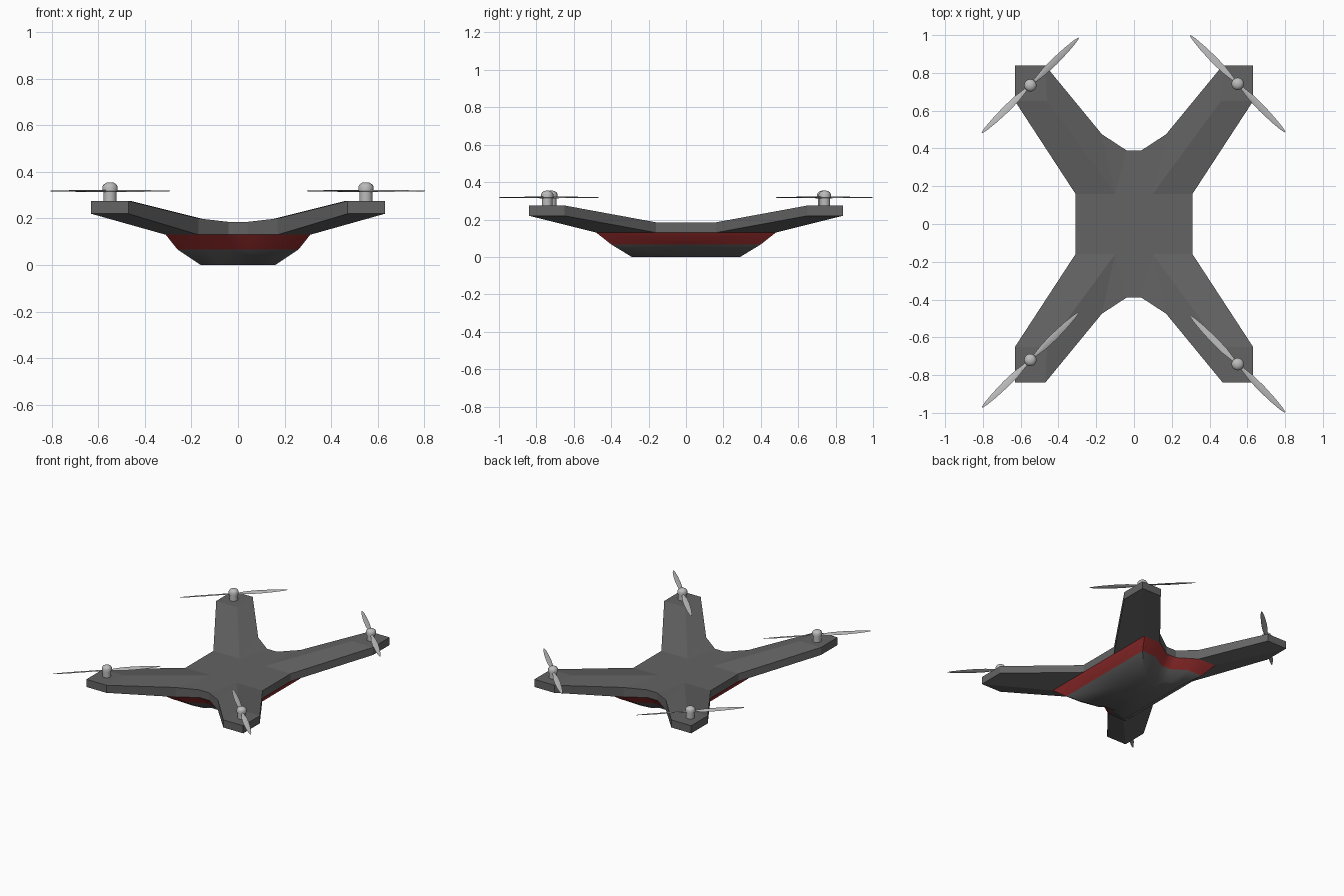
import bpy, bmesh, math
from mathutils import Vector, Matrix

if "Cube" in bpy.data.objects:
    bpy.data.objects.remove(bpy.data.objects["Cube"])


def material(name, rgb):
    m = bpy.data.materials.new(name)
    m.diffuse_color = (*rgb, 1)
    m.use_nodes = True
    m.node_tree.nodes["Principled BSDF"].inputs["Base Color"].default_value = m.diffuse_color
    return m


GREY = material("dark_grey", (0.125, 0.125, 0.125))
RED = material("red", (0.36, 0.03, 0.03))
SILVER = material("light_grey", (0.5, 0.5, 0.5))


def finish(name, bm, mats, angle=None):
    bmesh.ops.remove_doubles(bm, verts=bm.verts, dist=0.0005)
    bmesh.ops.recalc_face_normals(bm, faces=bm.faces)
    me = bpy.data.meshes.new(name)
    bm.to_mesh(me)
    bm.free()
    ob = bpy.data.objects.new(name, me)
    bpy.context.collection.objects.link(ob)
    for m in mats:
        me.materials.append(m)
    if angle:
        bpy.ops.object.select_all(action='DESELECT')
        ob.select_set(True)
        bpy.context.view_layer.objects.active = ob
        bpy.ops.object.shade_smooth_by_angle(angle=math.radians(angle))
    return ob


def mirrored(bm, polys):
    """Add polygons of one quadrant to all four quadrants."""
    for sx in (1, -1):
        for sy in (1, -1):
            for poly in polys:
                bm.faces.new([bm.verts.new((x * sx, y * sy, z)) for x, y, z in poly])


# Frame: one quadrant of the x-shaped plate with its rising arm
LOW, TIP, THICK = 0.13, 0.275, 0.055
top = dict(o=(0, 0, .185), n=(0, .39, .185), d=(.04, .39, .185), a=(.17, .475, .2),
           i=(.47, .84, TIP), c=(.63, .84, TIP), e=(.63, .65, TIP), b=(.31, .16, .185),
           s=(.31, 0, .185), p=(.1, .16, .185), q=(.46, .65, TIP), k=(0, .16, .185),
           m=(.1, 0, .185))
low = {k: (*top[k][:2], LOW) for k in "ndabs"}
low.update({k: (*top[k][:2], TIP - THICK) for k in "ice"})
low["h"] = (.31, .48, LOW)
bm = bmesh.new()
faces = [[top[k] for k in f] for f in
         ("okpm", "mpbs", "kndp", "pda", "paiq", "qice", "pqeb")]
faces += [[low[k] for k in f] for f in ("ahci", "hbec")]
rim = "ndaicebs"
faces += [[top[u], top[v], low[v], low[u]] for u, v in zip(rim, rim[1:])]
mirrored(bm, faces)
finish("frame", bm, [GREY])

# Belly: three stacked outlines with notched ends, red above and grey below
rings = [
    [(0, .39, .13), (.04, .39, .13), (.17, .475, .13), (.31, .48, .13), (.31, 0, .13)],
    [(0, .33, .067), (.04, .33, .067), (.14, .395, .067), (.26, .40, .067), (.26, 0, .067)],
    [(0, .25, 0), (.035, .25, 0), (.08, .28, 0), (.16, .29, 0), (.16, 0, 0)],
]
bm = bmesh.new()
faces = []
for r0, r1 in zip(rings, rings[1:]):
    for j in range(4):
        faces.append([r0[j], r0[j + 1], r1[j + 1], r1[j]])
faces.append(rings[2] + [(0, 0, 0)])
mirrored(bm, faces)
belly = finish("belly", bm, [GREY, RED], 40)
for f in belly.data.polygons:
    f.material_index = 1 if f.center.z > 0.067 else 0


# Motor: turned profile with a domed cap
def motor(name, x, y):
    profile = [(.028, .27), (.028, .315), (.033, .317), (.033, .335), (.028, .345), (.016, .353), (0, .355)]
    bm = bmesh.new()
    n = 16
    for k in range(n):
        t0, t1 = 2 * math.pi * k / n, 2 * math.pi * (k + 1) / n
        for (r0, z0), (r1, z1) in zip(profile, profile[1:]):
            pts = [(r0, z0, t0), (r0, z0, t1), (r1, z1, t1)]
            if r1:
                pts.append((r1, z1, t0))
            bm.faces.new([bm.verts.new((x + r * math.cos(t), y + r * math.sin(t), z))
                          for r, z, t in pts])
    finish(name, bm, [SILVER], 40)


# Propeller: two twisted tapering blades with lens-shaped sections
def propeller(name, x, y, angle):
    stations = [(0, .008), (.04, .009), (.1, .017), (.18, .019), (.27, .015), (.33, .009), (.358, .003)]
    bm = bmesh.new()
    for turn in (0, math.pi):
        place = Matrix.Translation((x, y, .318)) @ Matrix.Rotation(angle + turn, 4, 'Z')
        loops = []
        for r, w in stations:
            twist = Matrix.Rotation(math.radians(16 - 25 * r), 4, 'X')
            h = .005 - .009 * r
            loops.append([bm.verts.new(place @ (twist @ Vector((0, u, v)) + Vector((r, 0, 0))))
                          for u, v in ((w, 0), (0, h), (-w, 0), (0, -h))])
        for l0, l1 in zip(loops, loops[1:]):
            for j in range(4):
                bm.faces.new((l0[j], l0[(j + 1) % 4], l1[(j + 1) % 4], l1[j]))
        bm.faces.new(loops[-1])
    finish(name, bm, [SILVER], 40)


for sx, side in ((1, "right"), (-1, "left")):
    for sy, end in ((1, "back"), (-1, "front")):
        x = .549 * sx
        y = .742 * sy if sx > 0 else .727 * sy + .007
        motor(f"{end}_{side}_motor", x, y)
        propeller(f"{end}_{side}_propeller", x, y, math.radians(-45.5 if sx > 0 else 44.5))
